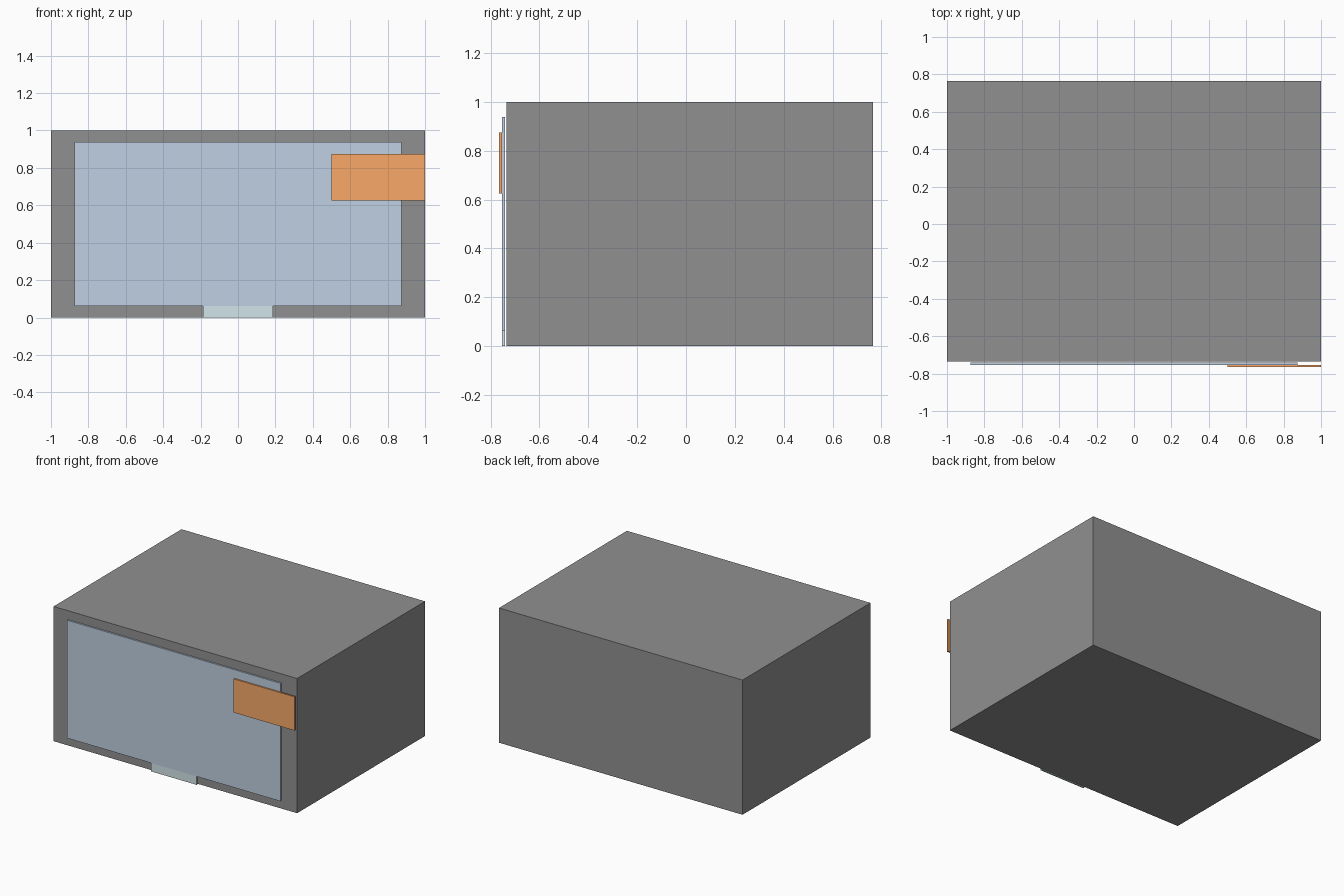
import bpy

if "Cube" in bpy.data.objects:
    bpy.data.objects.remove(bpy.data.objects["Cube"])


def box(name, x, y, z, color):
    """Axis-aligned box from (min, max) ranges."""
    bpy.ops.mesh.primitive_cube_add(
        size=1, location=[(a + b) / 2 for a, b in (x, y, z)])
    ob = bpy.context.object
    ob.name = ob.data.name = name
    ob.scale = [b - a for a, b in (x, y, z)]
    bpy.ops.object.transform_apply(location=False, rotation=False, scale=True)
    mat = bpy.data.materials.new(name + "_paint")
    mat.diffuse_color = (*color, 1)
    mat.use_nodes = True
    mat.node_tree.nodes["Principled BSDF"].inputs["Base Color"].default_value = mat.diffuse_color
    ob.data.materials.append(mat)
    return ob


# Layer depths on the front, from the case outwards
PANEL_Y = (-0.753, -0.741)
LABEL_Y = (-0.765, -0.754)

# Main case, dark grey
box("case", (-1, 1), (-0.735, 0.765), (0, 1), (0.28, 0.28, 0.28))

# Thin front panel with a paler tab under it
box("front_panel", (-0.875, 0.875), PANEL_Y, (0.0625, 0.9375), (0.53, 0.63, 0.76))
box("bottom_tab", (-0.1875, 0.1875), PANEL_Y, (0, 0.0625), (0.65, 0.78, 0.82))

# Orange label plate at the upper right
box("label_plate", (0.5, 1), LABEL_Y, (0.625, 0.875), (0.95, 0.40, 0.14))
